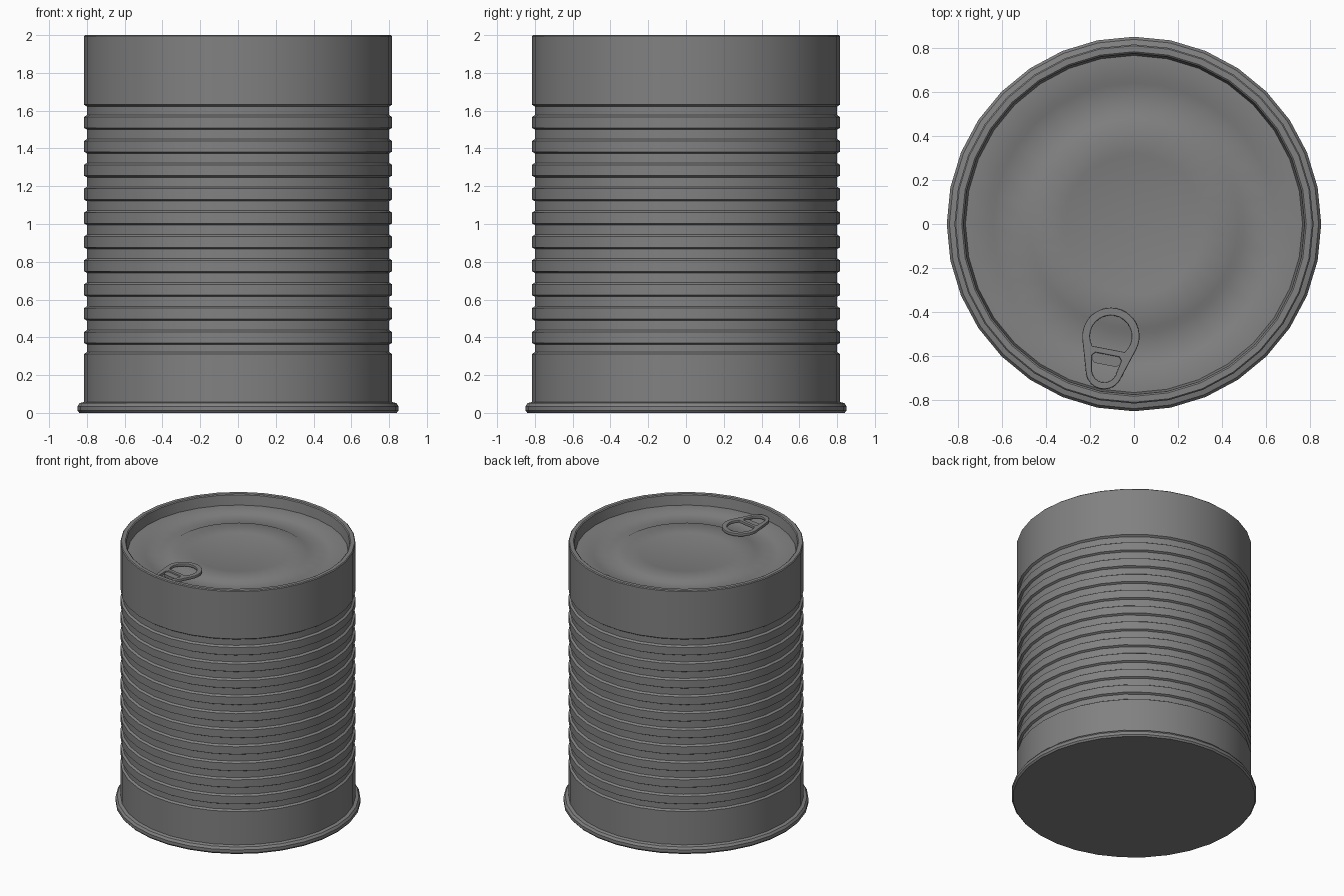
import bpy, bmesh
from math import sin, cos, pi, radians, acos

if "Cube" in bpy.data.objects:
    bpy.data.objects.remove(bpy.data.objects["Cube"])

SIDES = 32
metal = bpy.data.materials.new("grey metal")
metal.use_nodes = True
GREY = (0.22, 0.22, 0.22, 1)
metal.diffuse_color = GREY
metal.node_tree.nodes["Principled BSDF"].inputs["Base Color"].default_value = GREY


def finish(obj):
    obj.data.materials.clear()
    obj.data.materials.append(metal)
    bpy.ops.object.select_all(action='DESELECT')
    obj.select_set(True)
    bpy.context.view_layer.objects.active = obj
    bpy.ops.object.shade_smooth_by_angle(angle=radians(30))


def lathe(name, profile):
    """Turn a (radius, height) profile about z and cap both ends."""
    bm = bmesh.new()
    rings = [[bm.verts.new((r * cos(2 * pi * i / SIDES), r * sin(2 * pi * i / SIDES), z))
              for i in range(SIDES)] for r, z in profile]
    for a, b in zip(rings, rings[1:]):
        for i in range(SIDES):
            j = (i + 1) % SIDES
            bm.faces.new((a[i], a[j], b[j], b[i]))
    bm.faces.new(rings[0][::-1])
    bm.faces.new(rings[-1])
    mesh = bpy.data.meshes.new(name)
    bm.to_mesh(mesh)
    bm.free()
    obj = bpy.data.objects.new(name, mesh)
    bpy.context.collection.objects.link(obj)
    finish(obj)


# Can: base flange, ribbed wall, rolled rim and recessed lid in one profile
WALL, GROOVE = 0.815, 0.80
profile = [(0.84, 0), (0.85, 0.012), (0.85, 0.035), (0.838, 0.052), (WALL, 0.058),
           (WALL, 0.312), (GROOVE, 0.322)]
for k in range(10):
    z = 0.362 + 0.1265 * k
    profile += [(GROOVE, z), (WALL, z + 0.008), (WALL, z + 0.066), (GROOVE, z + 0.076)]
profile += [(GROOVE, 1.622), (WALL, 1.632), (WALL, 1.994), (0.809, 2.0), (0.782, 2.0),
            (0.775, 1.994), (0.765, 1.92)]
# Lid steps
profile += [(0.665, 1.92), (0.64, 1.907), (0.50, 1.907), (0.475, 1.92),
            (0.325, 1.92), (0.31, 1.916)]
lathe("can", profile)


def arc(cx, cy, r, start, end, n):
    return [(cx + r * cos(radians(start + (end - start) * i / n)),
             cy + r * sin(radians(start + (end - start) * i / n))) for i in range(n + 1)]


def plate(name, outlines, z, half, bevel):
    """Flat sheet from outlines; inner outlines become holes."""
    curve = bpy.data.curves.new(name, 'CURVE')
    curve.dimensions = '2D'
    curve.fill_mode = 'BOTH'
    curve.extrude = half
    curve.bevel_depth = bevel
    curve.bevel_resolution = 1
    curve.offset = -bevel
    for pts in outlines:
        s = curve.splines.new('POLY')
        s.points.add(len(pts) - 1)
        for p, (x, y) in zip(s.points, pts):
            p.co = (x, y, 0, 1)
        s.use_cyclic_u = True
    obj = bpy.data.objects.new(name, curve)
    bpy.context.collection.objects.link(obj)
    obj.location = (-0.105, -0.51, z)
    obj.rotation_euler.z = radians(-11)
    bpy.ops.object.select_all(action='DESELECT')
    obj.select_set(True)
    bpy.context.view_layer.objects.active = obj
    bpy.ops.object.convert(target='MESH')
    finish(bpy.context.object)


# Pull tab: tapered loop with a finger hole and a rivet hole
BIG, SMALL, DIST = 0.13, 0.083, 0.16
tilt = 90 - acos((BIG - SMALL) / DIST) * 180 / pi
outer = arc(0, 0, BIG, -tilt, 180 + tilt, 20) + arc(0, -DIST, SMALL, 180 + tilt, 360 - tilt, 14)
finger_hole = arc(0, 0, 0.095, -38, 218, 18)
rivet_hole = [(0.055, -0.085), (-0.055, -0.085), (-0.068, -0.1)] \
    + arc(0, -0.155, 0.057, 180, 360, 10) + [(0.068, -0.1)]
plate("pull_tab", [outer, finger_hole, rivet_hole], 1.94, 0.006, 0.005)

# Tongue that fastens the tab to the lid
tongue = [(0.07, -0.08), (-0.07, -0.08), (-0.065, -0.12), (-0.05, -0.132),
          (0.05, -0.132), (0.065, -0.12)]
plate("tab_tongue", [tongue], 1.93, 0.01, 0)
